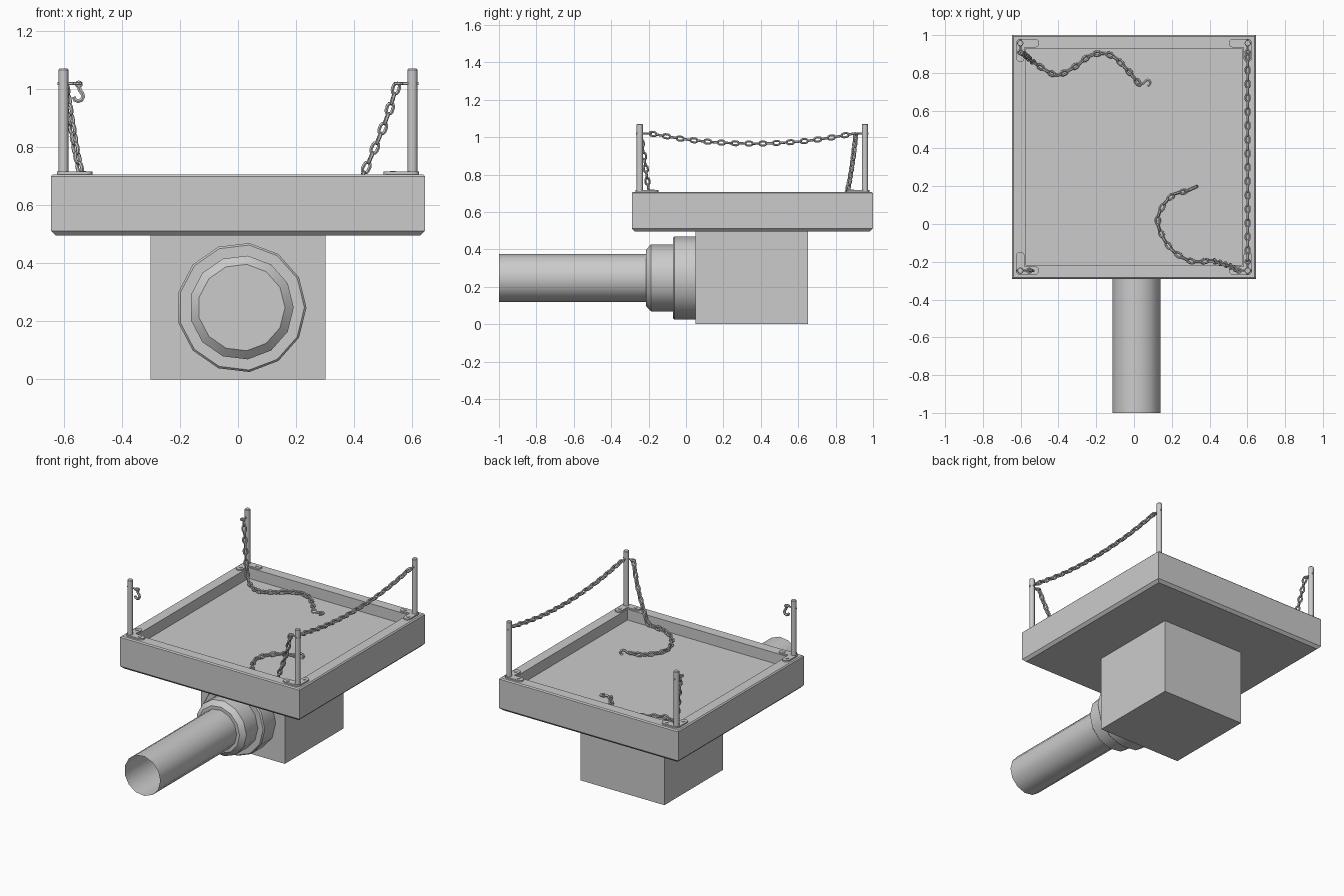
import bpy, bmesh, math
from mathutils import Vector

if "Cube" in bpy.data.objects:
    bpy.data.objects.remove(bpy.data.objects["Cube"])

CY = 0.355        # tray centre in y
TOP = 0.707       # tray rim height
FLOOR = 0.637     # tray inner floor height
EYE_Z = 1.02


def finish(bm, name, smooth=True):
    bmesh.ops.recalc_face_normals(bm, faces=bm.faces)
    me = bpy.data.meshes.new(name)
    bm.to_mesh(me)
    bm.free()
    ob = bpy.data.objects.new(name, me)
    bpy.context.collection.objects.link(ob)
    if smooth:
        bpy.ops.object.select_all(action='DESELECT')
        ob.select_set(True)
        bpy.context.view_layer.objects.active = ob
        bpy.ops.object.shade_smooth_by_angle(angle=math.radians(32))
    return ob


def loft(bm, rings, caps=(True, True), closed=False):
    vs = [[bm.verts.new(p) for p in r] for r in rings]
    n = len(vs[0])
    pairs = list(zip(vs, vs[1:])) + ([(vs[-1], vs[0])] if closed else [])
    for a, b in pairs:
        for i in range(n):
            j = (i + 1) % n
            bm.faces.new((a[i], a[j], b[j], b[i]))
    if not closed:
        if caps[0]:
            bm.faces.new(vs[0])
        if caps[1]:
            bm.faces.new(vs[-1])


def tube(bm, pts, normal, r, closed=False, sides=6):
    """Round rod along a planar path whose plane has the given normal."""
    n, rings = len(pts), []
    for i, p in enumerate(pts):
        a = pts[(i - 1) % n] if closed else pts[max(i - 1, 0)]
        b = pts[(i + 1) % n] if closed else pts[min(i + 1, n - 1)]
        v = (b - a).normalized().cross(normal)
        rings.append([p + r * (math.cos(2 * math.pi * k / sides) * normal
                               + math.sin(2 * math.pi * k / sides) * v) for k in range(sides)])
    loft(bm, rings, closed=closed)


def ring(bm, c, u, v, rad, r):
    pts = [c + rad * (math.cos(k * math.pi / 5) * u + math.sin(k * math.pi / 5) * v) for k in range(10)]
    tube(bm, pts, u.cross(v).normalized(), r, True)


def link(bm, c, t, s, length, width=0.034, r=0.0065):
    """Stadium-shaped chain link along t, widened along s."""
    R = width / 2 - r
    h = length / 2 - r - R
    pts = []
    for sign in (1, -1):
        for k in range(5):
            a = -math.pi / 2 + k * math.pi / 4
            pts.append(c + sign * ((h + R * math.cos(a)) * t + R * math.sin(a) * s))
    tube(bm, pts, t.cross(s).normalized(), r, True)


HOOK = [(0, 0), (.012, .004), (.022, .012), (.034, .015), (.045, .009),
        (.049, -.002), (.045, -.013), (.034, -.018)]


def hook(bm, c, d, s):
    d, s = d.normalized(), s.normalized()
    n = d.cross(s).normalized()
    ring(bm, c, d, s, 0.009, 0.005)
    tube(bm, [c + d * (a + .009) + s * b for a, b in HOOK], n, 0.0078)


def catmull(pts, steps=14):
    P = [Vector(p) for p in pts]
    P = [2 * P[0] - P[1]] + P + [2 * P[-1] - P[-2]]
    out = []
    for a, b, c, d in zip(P, P[1:], P[2:], P[3:]):
        for k in range(steps):
            t = k / steps
            out.append(0.5 * (2 * b + (c - a) * t + (2 * a - 5 * b + 4 * c - d) * t * t
                              + (3 * b - a - 3 * c + d) * t ** 3))
    return out + [P[-2]]


def chain(name, pts, side, pitch=0.037, roll=0.0, end_hook=None):
    bm = bmesh.new()
    path = catmull(pts)
    total = sum((b - a).length for a, b in zip(path, path[1:]))
    count = round(total / pitch)
    step = total / count
    s, dist, i = Vector(side), 0.0, 0
    for a, b in zip(path, path[1:]):
        t = (b - a).normalized()
        s = (s - t * s.dot(t)).normalized()
        seg = (b - a).length
        while i < count and (i + 0.5) * step <= dist + seg:
            ang = roll + (i % 2) * math.pi / 2
            link(bm, a + t * ((i + 0.5) * step - dist), t,
                 math.cos(ang) * s + math.sin(ang) * t.cross(s), step + 0.014)
            i += 1
        dist += seg
    if end_hook:
        hook(bm, path[-1], Vector(end_hook[0]), Vector(end_hook[1]))
    return finish(bm, name)


# Open tray with chamfered lower edge
def square(h, z):
    return [(sx * h, CY + sy * h, z) for sx, sy in ((-1, -1), (1, -1), (1, 1), (-1, 1))]


bm = bmesh.new()
loft(bm, [square(h, z) for h, z in ((.628, .495), (.645, .512), (.645, .700), (.638, TOP),
                                    (.573, TOP), (.573, FLOOR))])
finish(bm, "tray", False)

# Base box
bm = bmesh.new()
loft(bm, [[(x, y, z) for x, y in ((-.302, .05), (.302, .05), (.302, .653), (-.302, .653))] for z in (0, .497)])
finish(bm, "base_box", False)


# Drain pipe and its stepped collars, 13-sided
def revolve(name, prof, caps):
    bm = bmesh.new()
    loft(bm, [[(.012 + r * math.cos(2 * math.pi * k / 13), y, .2475 + r * math.sin(2 * math.pi * k / 13))
               for k in range(13)] for r, y in prof], caps)
    finish(bm, name)


revolve("drain_pipe", [(.129, -1), (.129, -.20)], (False, False))
revolve("small_collar", [(.150, -.215), (.180, -.188), (.180, -.06)], (True, False))
revolve("large_collar", [(.217, -.07), (.224, -.062), (.224, .055)], (True, True))

# Posts with two-armed foot plates and screws
for sx, xn in ((-1, "left"), (1, "right")):
    for sy, yn in ((-1, "front"), (1, "back")):
        px, py = sx * .602, CY + sy * .602
        bm = bmesh.new()
        loft(bm, [[(px + r * math.cos(k * math.pi / 6), py + r * math.sin(k * math.pi / 6), z)
                   for k in range(12)] for r, z in ((.017, TOP - .01), (.017, 1.067), (.014, 1.071))])
        finish(bm, f"{yn}_{xn}_post")
        bm = bmesh.new()
        for d in (Vector((-sx, 0, 0)), Vector((0, -sy, 0))):
            n = Vector((-d.y, d.x, 0))
            c = Vector((px, py, 0))
            outline = []
            for off, start in ((.077, -math.pi / 2), (0, math.pi / 2)):
                for k in range(7):
                    a = start + k * math.pi / 6
                    outline.append(c + d * (off + .023 * math.cos(a)) + n * .023 * math.sin(a))
            loft(bm, [[p + Vector((0, 0, z)) for p in outline] for z in (TOP - .003, TOP + .009)])
            sc = c + d * .068
            loft(bm, [[(sc.x + .010 * math.cos(k * math.pi / 4), sc.y + .010 * math.sin(k * math.pi / 4), z)
                       for k in range(8)] for z in (TOP + .005, TOP + .012)])
        finish(bm, f"{yn}_{xn}_foot_plate")


# Eye bolts through the posts
def eye_bolt(name, sx, sy, d):
    bm = bmesh.new()
    c, d, up = Vector((sx * .602, CY + sy * .602, EYE_Z)), Vector(d), Vector((0, 0, 1))
    tube(bm, [c - d * .020, c + d * .038], up, .006)
    ring(bm, c + d * .048, d, d.cross(up), .012, .006)
    finish(bm, name)


eye_bolt("front_left_eye_bolt", -1, -1, (1, 0, 0))
eye_bolt("front_right_eye_bolt_inner", 1, -1, (-1, 0, 0))
eye_bolt("front_right_eye_bolt_side", 1, -1, (0, 1, 0))
eye_bolt("back_right_eye_bolt", 1, 1, (0, -1, 0))
eye_bolt("back_left_eye_bolt", -1, 1, (0, -1, 0))

# Loose hook on the front left post
bm = bmesh.new()
hook(bm, Vector((-.549, -.247, EYE_Z - .003)), Vector((0, 0, -1)), Vector((1, 0, 0)))
finish(bm, "hanging_hook")

# Stretched chain along the right side
chain("side_chain", [(.602, -.195, 1.02), (.602, 0, .988), (.602, .2, .97), (.602, .4, .966),
                     (.602, .6, .976), (.602, .75, .994), (.602, .905, 1.02)], (0, 0, 1))

# Two chains hanging from posts and lying on the floor
L = FLOOR + .015
chain("front_fallen_chain",
      [(.55, -.245, 1.02), (.505, -.222, .88), (.435, -.2, .715), (.40, -.195, L + .01), (.296, -.195, L),
       (.19, -.125, L), (.127, 0, L), (.15, .09, L), (.21, .155, L), (.28, .175, L)],
      (1, 0, 0), end_hook=((.045, .02, 0), (0, 0, 1)))
chain("back_fallen_chain",
      [(-.595, .908, 1.015), (-.577, .895, .9), (-.557, .877, .78), (-.54, .862, .71), (-.515, .845, L + .012),
       (-.46, .81, L), (-.40, .79, L), (-.31, .835, L), (-.235, .89, L), (-.165, .903, L),
       (-.10, .88, L), (-.03, .81, L), (.03, .738, L)],
      (1, 0, 0), .034, math.pi / 4, ((.05, .012, 0), (0, 1, 0)))
